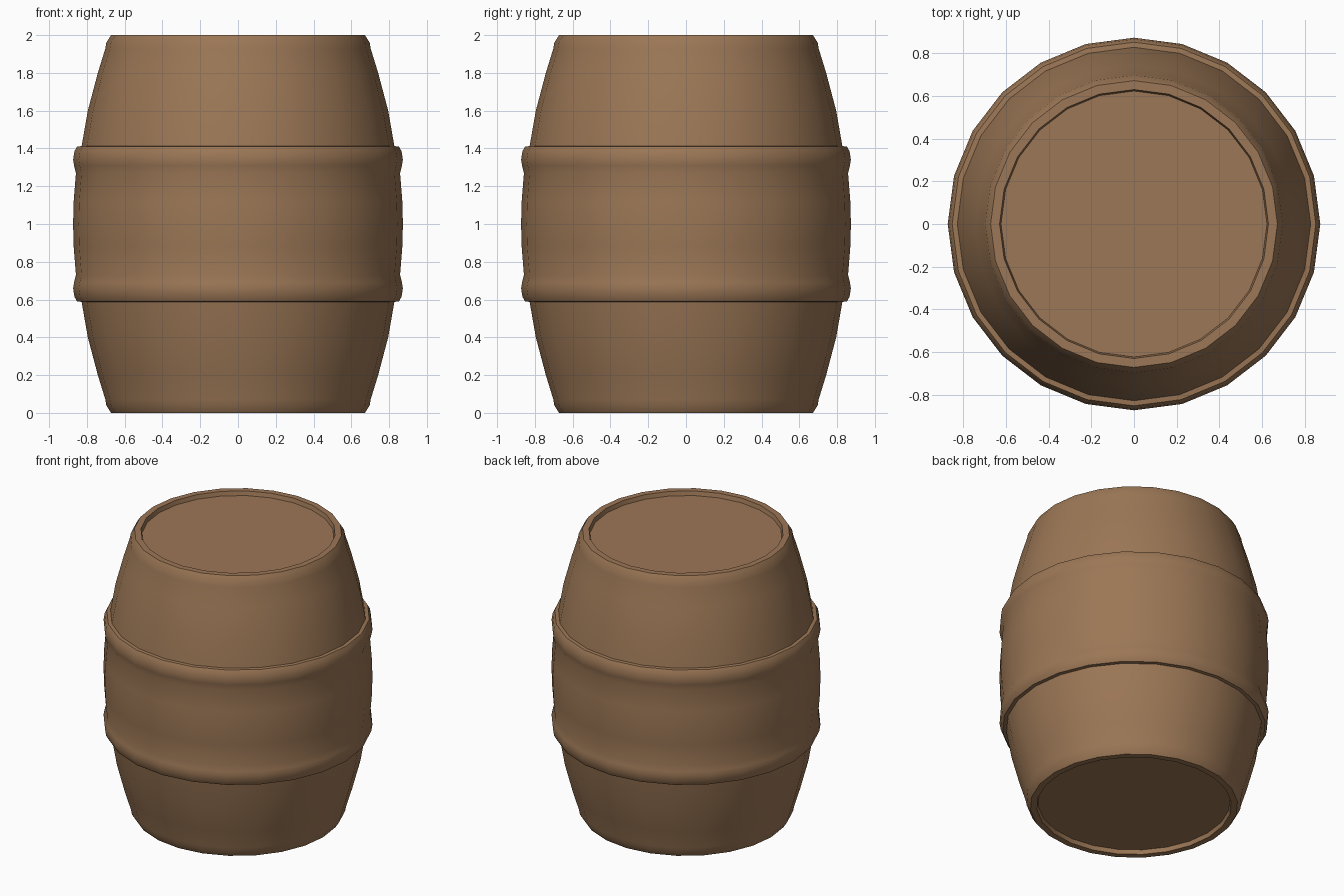
import bpy, math

SIDES = 24

cube = bpy.data.objects.get("Cube")
if cube:
    bpy.data.objects.remove(cube, do_unlink=True)

wood = bpy.data.materials.new("brown_wood")
wood.use_nodes = True
colour = (0.33, 0.184, 0.092, 1)
wood.diffuse_color = colour
bsdf = wood.node_tree.nodes["Principled BSDF"]
bsdf.inputs["Base Color"].default_value = colour
bsdf.inputs["Roughness"].default_value = 0.8


def lathe(name, profile):
    """Spin a (radius, height) profile around z; radius 0 ends become caps."""
    verts, faces = [], []
    for r, z in profile:
        for i in range(SIDES):
            a = math.tau * i / SIDES
            verts.append((r * math.cos(a), r * math.sin(a), z))
    for k in range(len(profile) - 1):
        for i in range(SIDES):
            j = (i + 1) % SIDES
            a, b = k * SIDES, (k + 1) * SIDES
            faces.append((a + i, a + j, b + j, b + i))
    # recessed bottom and top lids
    faces.append(tuple(reversed(range(SIDES))))
    faces.append(tuple(range(len(verts) - SIDES, len(verts))))
    mesh = bpy.data.meshes.new(name)
    mesh.from_pydata(verts, [], faces)
    mesh.materials.append(wood)
    obj = bpy.data.objects.new(name, mesh)
    bpy.context.collection.objects.link(obj)
    bpy.ops.object.select_all(action="DESELECT")
    obj.select_set(True)
    bpy.context.view_layer.objects.active = obj
    bpy.ops.object.shade_smooth_by_angle(angle=math.radians(50))
    return obj


# Upper half: belly, raised hoop with a ledge, tapering staves, rim, recessed lid
upper = [(0.873, 1.0), (0.87, 1.12), (0.858, 1.27), (0.868, 1.31), (0.873, 1.34),
         (0.866, 1.385), (0.852, 1.41), (0.828, 1.412), (0.795, 1.6), (0.742, 1.8),
         (0.702, 1.93), (0.697, 1.96), (0.672, 2.0), (0.63, 2.0), (0.623, 1.97)]
# The lower half mirrors the upper one
lower = [(r, 2 - z) for r, z in reversed(upper[1:])]
lathe("barrel", lower + upper)
